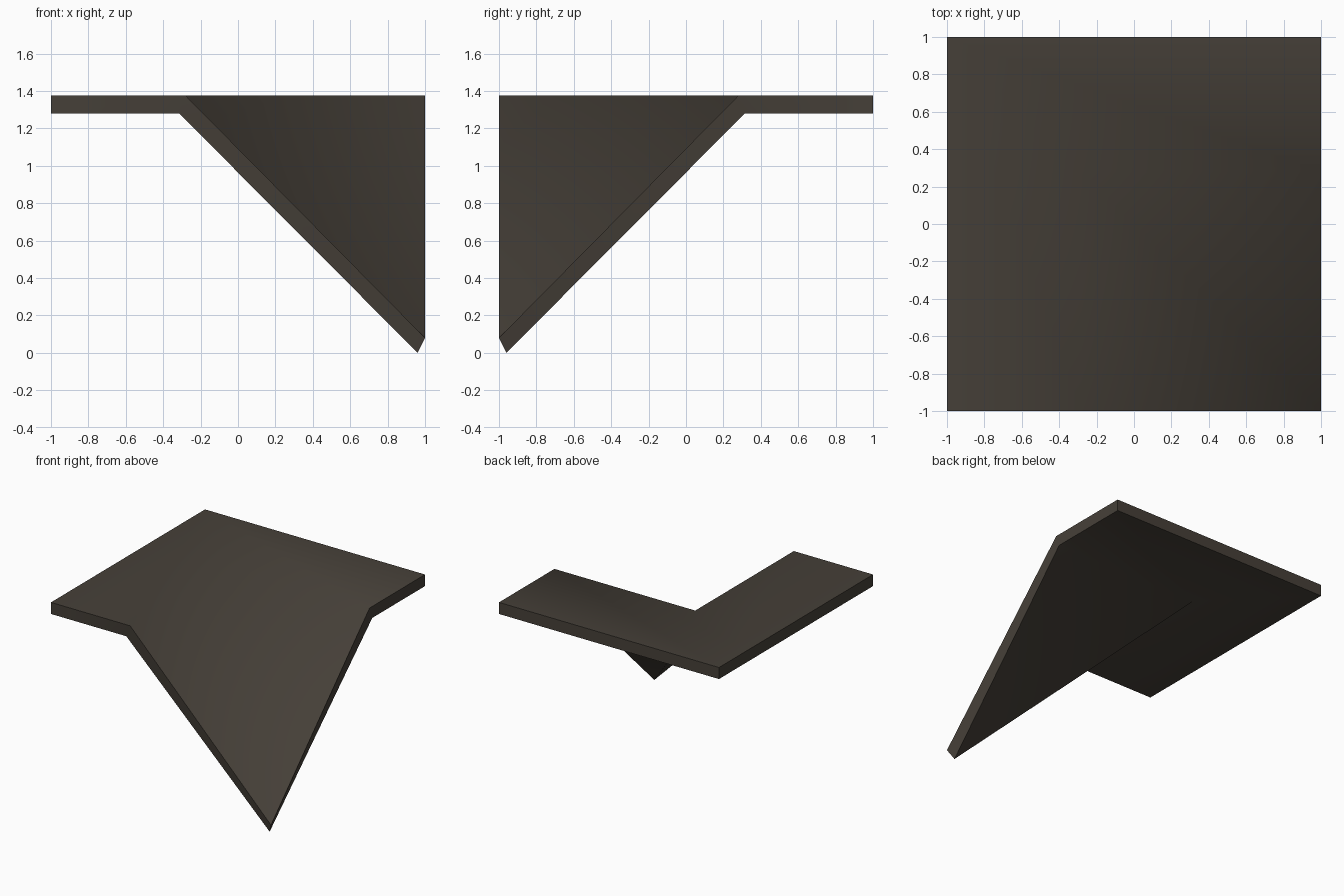
import bpy, bmesh, math

if "Cube" in bpy.data.objects:
    bpy.data.objects.remove(bpy.data.objects["Cube"])

# One dark brown-grey colour
mat = bpy.data.materials.new("dark_brown_grey")
mat.diffuse_color = (0.061, 0.051, 0.040, 1.0)
mat.use_nodes = True
mat.node_tree.nodes["Principled BSDF"].inputs["Base Color"].default_value = mat.diffuse_color

bm = bmesh.new()


def layer(fold, z, tip):
    """Flat L-shaped deck plus a corner flap creased along the diagonal."""
    pts = [(-1, 1, z), (-1, -1, z), (-fold, -1, z), (-fold, fold, z),
           (1, fold, z), (1, 1, z), tip]
    return [bm.verts.new(p) for p in pts]


top = layer(0.28, 1.375, (1, -1, 0.08))
bottom = layer(0.315, 1.28, (0.96, -0.96, 0))

# Upper and lower skins: two deck strips and two flap triangles
for f in [(0, 1, 2, 3), (0, 3, 4, 5), (3, 2, 6), (3, 6, 4)]:
    bm.faces.new([top[i] for i in f])
    bm.faces.new([bottom[i] for i in reversed(f)])

# Rim walls around the outline
rim = [0, 1, 2, 6, 4, 5]
for a, b in zip(rim, rim[1:] + rim[:1]):
    bm.faces.new([top[b], top[a], bottom[a], bottom[b]])

bmesh.ops.recalc_face_normals(bm, faces=bm.faces)
mesh = bpy.data.meshes.new("folded_corner_panel")
bm.to_mesh(mesh)
bm.free()
mesh.materials.append(mat)

panel = bpy.data.objects.new("folded_corner_panel", mesh)
bpy.context.collection.objects.link(panel)

# Smooth over the folds, sharp at the rim
bpy.context.view_layer.objects.active = panel
panel.select_set(True)
bpy.ops.object.shade_smooth_by_angle(angle=math.radians(65))
